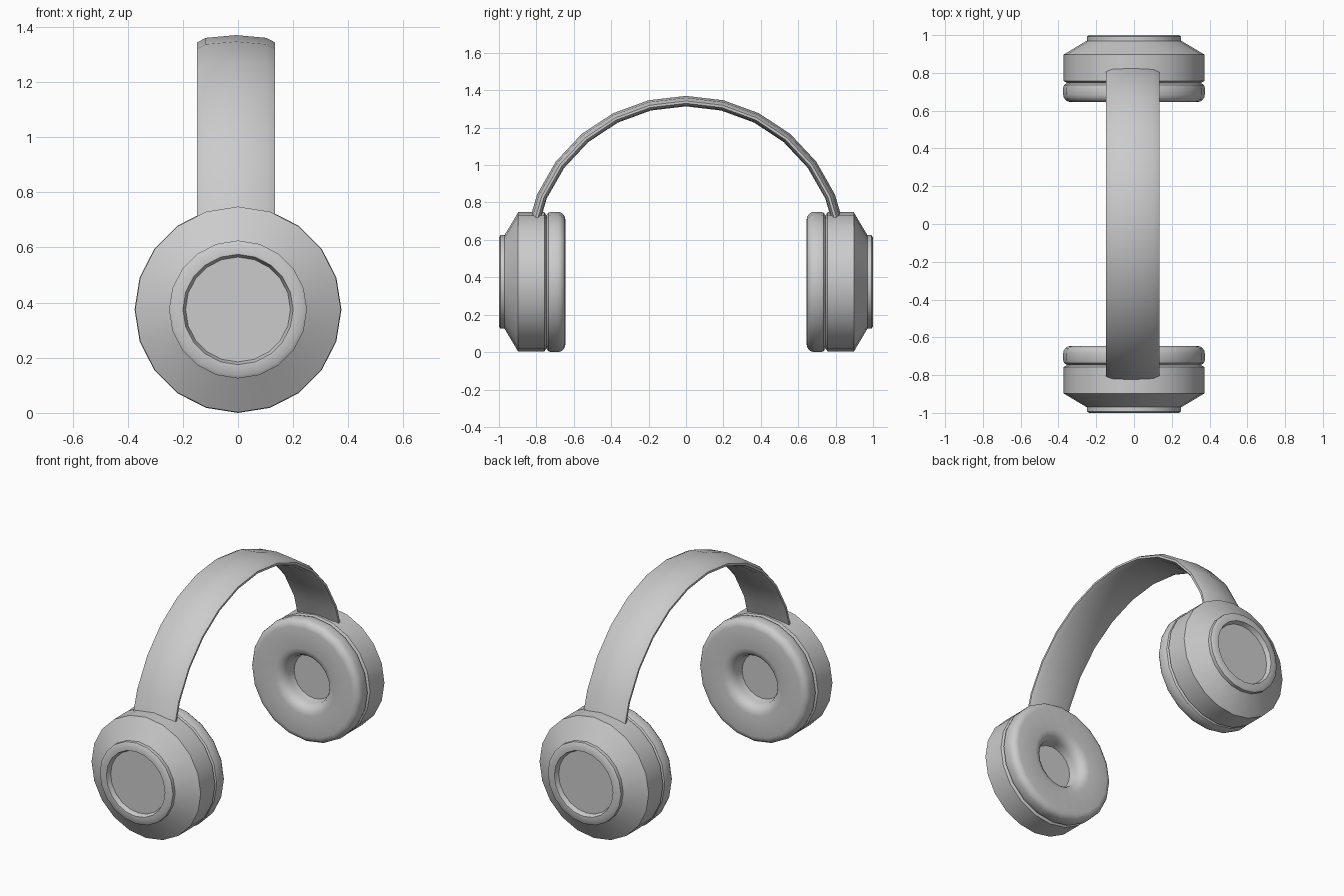
import bpy, bmesh
from math import sin, cos, pi, radians

if "Cube" in bpy.data.objects:
    bpy.data.objects.remove(bpy.data.objects["Cube"])

SIDES, CUP_Z = 20, 0.375


def finish(name, bm, angle=35):
    me = bpy.data.meshes.new(name)
    bm.to_mesh(me)
    bm.free()
    ob = bpy.data.objects.new(name, me)
    bpy.context.collection.objects.link(ob)
    bpy.ops.object.select_all(action='DESELECT')
    ob.select_set(True)
    bpy.context.view_layer.objects.active = ob
    bpy.ops.object.shade_smooth_by_angle(angle=radians(angle))
    return ob


def lathe(name, profile, side):
    """Spin (radius, y) points about the ear axis; side is +1 or -1."""
    bm = bmesh.new()
    rings = []
    for r, y in profile:
        if r == 0:
            rings.append([bm.verts.new((0, side * y, CUP_Z))] * SIDES)
        else:
            rings.append([bm.verts.new((r * cos(2 * pi * k / SIDES), side * y,
                                        CUP_Z + r * sin(2 * pi * k / SIDES)))
                          for k in range(SIDES)])
    for a, b in zip(rings, rings[1:]):
        for k in range(SIDES):
            n = (k + 1) % SIDES
            f = list(dict.fromkeys([a[k], b[k], b[n], a[n]]))
            bm.faces.new(f if side > 0 else f[::-1])
    return finish(name, bm)


def arc(r, y, rad_r, rad_y, start, end, steps=4):
    return [(r + rad_r * cos(radians(start + (end - start) * i / steps)),
             y + rad_y * sin(radians(start + (end - start) * i / steps)))
            for i in range(steps + 1)]


# Profiles run from the inner (ear) side to the outer side
cushion = ([(0, 0.745), (0.138, 0.745)]
           + arc(0.205, 0.705, 0.06, 0.06, 180, 270)
           + arc(0.333, 0.685, 0.042, 0.04, 270, 360)
           + [(0.375, 0.72), (0.370, 0.736), (0.355, 0.747)])
shell = [(0.355, 0.747), (0.373, 0.757), (0.373, 0.897), (0.25, 0.97)]
cap = [(0.25, 0.97), (0.25, 0.992), (0.238, 1.0), (0.2, 1.0),
       (0.19, 0.972), (0, 0.972)]

for side, label in ((-1, "front"), (1, "back")):
    lathe(label + "_ear_cushion", cushion, side)
    lathe(label + "_cup_shell", shell, side)
    lathe(label + "_cup_cap", cap, side)

# Headband: crowned strap section swept along an arc
section = [(-0.142, -0.040), (-0.142, -0.027), (-0.110, -0.010), (0, 0),
           (0.110, -0.010), (0.142, -0.027), (0.142, -0.040),
           (0.110, -0.052), (0, -0.056), (-0.110, -0.052)]
R, ARC_Z, HALF = 0.865, 0.505, 6
bm = bmesh.new()
rings = []
for i in range(-HALF, HALF + 1):
    t = radians(13.4 * i)
    rings.append([bm.verts.new((x - 0.007, (R + d) * sin(t), ARC_Z + (R + d) * cos(t)))
                  for x, d in section])
for a, b in zip(rings, rings[1:]):
    for k in range(len(section)):
        n = (k + 1) % len(section)
        bm.faces.new((a[k], a[n], b[n], b[k]))
bm.faces.new(rings[0])
bm.faces.new(rings[-1])
bmesh.ops.recalc_face_normals(bm, faces=bm.faces[:])
finish("headband", bm, 40)
